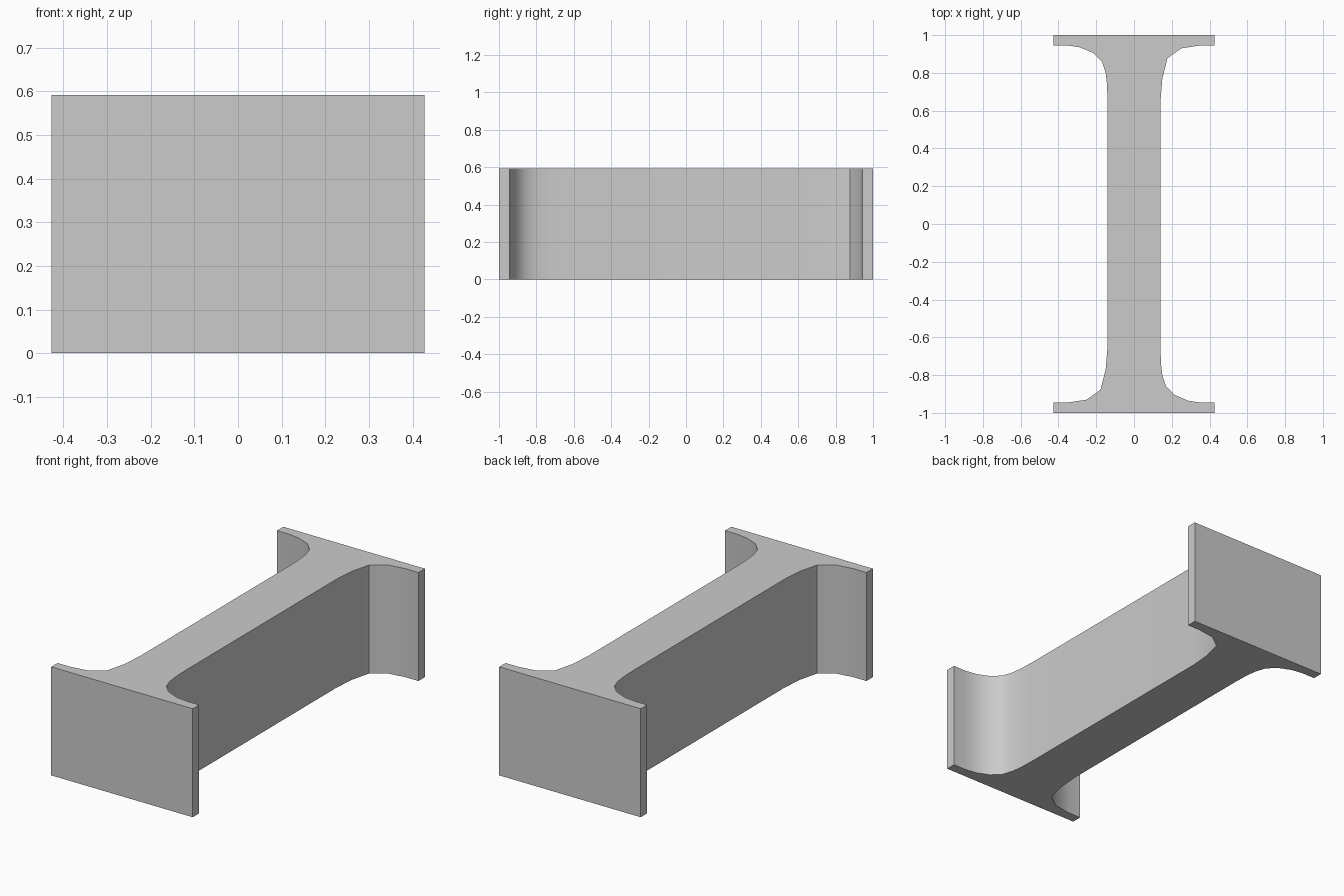
import bpy, bmesh, math

if "Cube" in bpy.data.objects:
    bpy.data.objects.remove(bpy.data.objects["Cube"], do_unlink=True)

HEIGHT = 0.592

# Plain grey material
grey = bpy.data.materials.new("plain grey")
grey.use_nodes = True
colour = (0.6, 0.6, 0.6, 1)
grey.diffuse_color = colour
grey.node_tree.nodes["Principled BSDF"].inputs["Base Color"].default_value = colour

# Half of the beam section: right fillets and the right side of both flanges
half = [
    (0.427, -1), (0.427, -0.945), (0.35, -0.945), (0.285, -0.935),
    (0.215, -0.905), (0.17, -0.86), (0.15, -0.8), (0.143, -0.74), (0.14, -0.65),
    (0.14, 0.65), (0.15, 0.77), (0.177, 0.877), (0.25, 0.93),
    (0.35, 0.945), (0.427, 0.945), (0.427, 1),
]
# The other half is the same outline turned half way round
section = half + [(-x, -y) for x, y in half]

# Extrude the section upwards
bm = bmesh.new()
base = bm.faces.new([bm.verts.new((x, y, 0)) for x, y in section])
top = bmesh.ops.extrude_face_region(bm, geom=[base], use_keep_orig=True)["geom"]
bmesh.ops.translate(bm, vec=(0, 0, HEIGHT),
                    verts=[v for v in top if isinstance(v, bmesh.types.BMVert)])
bmesh.ops.recalc_face_normals(bm, faces=bm.faces)
mesh = bpy.data.meshes.new("flanged_beam")
bm.to_mesh(mesh)
bm.free()

beam = bpy.data.objects.new("flanged_beam", mesh)
bpy.context.collection.objects.link(beam)
mesh.materials.append(grey)

# Smooth fillets with crisp flange edges
bpy.ops.object.select_all(action="DESELECT")
beam.select_set(True)
bpy.context.view_layer.objects.active = beam
bpy.ops.object.shade_smooth_by_angle(angle=math.radians(30))
